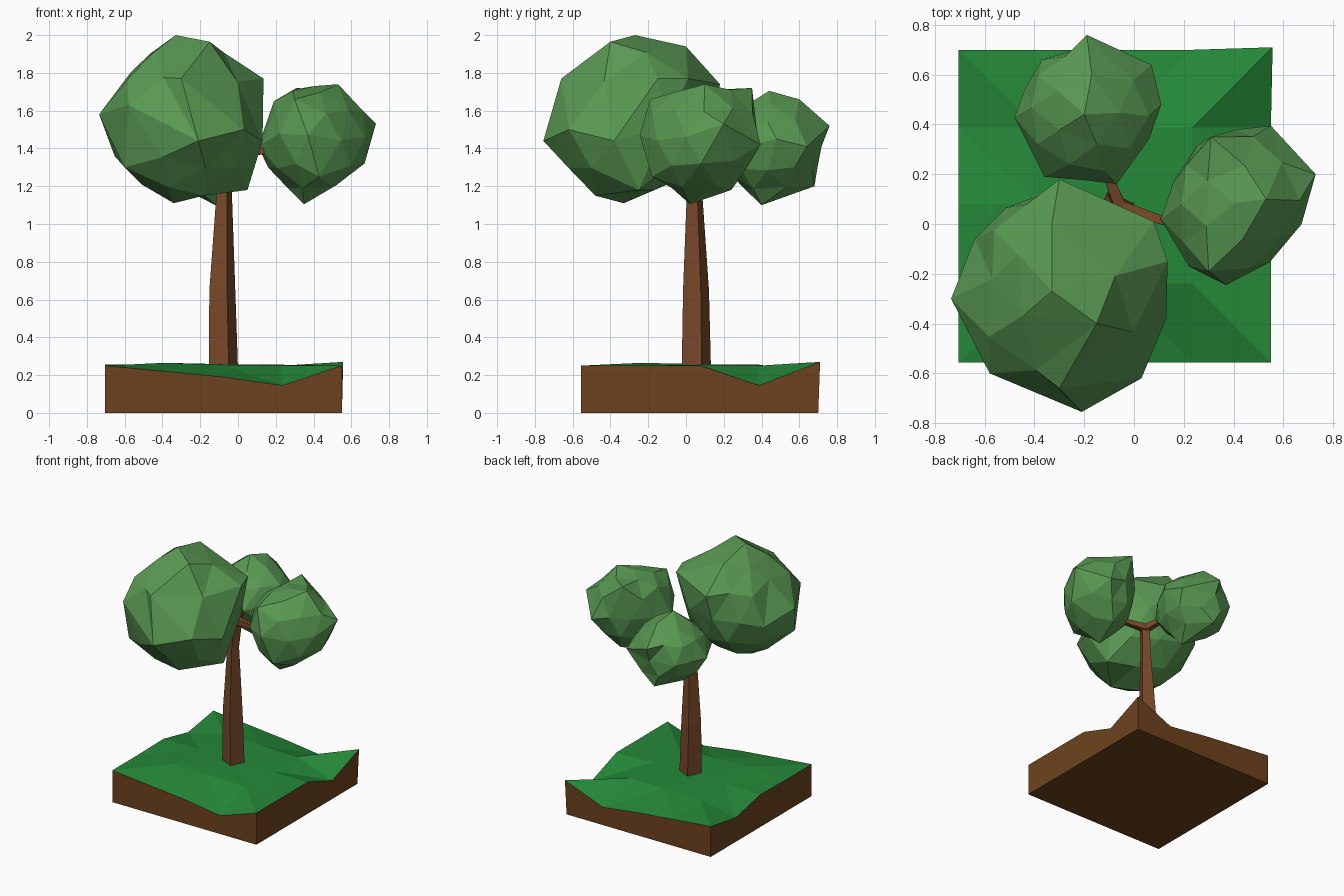
import bpy, bmesh, math, random
from mathutils import Vector

if "Cube" in bpy.data.objects:
    bpy.data.objects.remove(bpy.data.objects["Cube"])


def material(name, rgb):
    m = bpy.data.materials.new(name)
    m.diffuse_color = (*rgb, 1)
    m.use_nodes = True
    m.node_tree.nodes["Principled BSDF"].inputs["Base Color"].default_value = m.diffuse_color
    return m


GRASS = material("grass", (0.018, 0.25, 0.04))
SOIL = material("soil", (0.155, 0.055, 0.013))
BARK = material("bark", (0.19, 0.066, 0.023))
LEAF = material("leaf", (0.10, 0.32, 0.085))


def finish(name, bm, *mats):
    bmesh.ops.recalc_face_normals(bm, faces=bm.faces)
    me = bpy.data.meshes.new(name)
    bm.to_mesh(me)
    bm.free()
    for m in mats:
        me.materials.append(m)
    ob = bpy.data.objects.new(name, me)
    bpy.context.collection.objects.link(ob)
    return ob


# Ground block: uneven triangulated turf over straight soil sides
def ground():
    xs = [-0.705, -0.39, -0.08, 0.235, 0.55]
    ys = [-0.557, -0.24, 0.08, 0.387, 0.70]
    heights = [[.25, .22, .19, .145, .25],
               [.25, .265, .255, .25, .25],
               [.255, .255, .258, .255, .25],
               [.19, .25, .255, .25, .145],
               [.24, .21, .18, .14, .25]]
    bm = bmesh.new()
    top = [[bm.verts.new((x, y, heights[j][i])) for i, x in enumerate(xs)]
           for j, y in enumerate(ys)]
    top[4][4].co = (0.557, 0.71, 0.27)
    for j in range(4):
        for i in range(4):
            a, b = top[j][i], top[j][i + 1]
            d, c = top[j + 1][i], top[j + 1][i + 1]
            if (i < 2) == (j < 2):      # diagonals point to the corners
                tris = ((a, b, c), (a, c, d))
            else:
                tris = ((a, b, d), (b, c, d))
            for t in tris:
                bm.faces.new(t)
    rim = (top[0][:] + [top[j][4] for j in range(1, 5)]
           + top[4][3::-1] + [top[j][0] for j in (3, 2, 1)])
    low = [bm.verts.new((min(v.co.x, 0.55), min(v.co.y, 0.70), 0)) for v in rim]
    n = len(rim)
    sides = [bm.faces.new((rim[k], low[k], low[(k + 1) % n], rim[(k + 1) % n]))
             for k in range(n)]
    for f in sides + [bm.faces.new(low)]:
        f.material_index = 1
    finish("ground", bm, GRASS, SOIL)


# Four-sided tapering limb through (point, radius) stations
def limb(name, stations, turn=0):
    bm = bmesh.new()
    axis = Vector(stations[-1][0]) - Vector(stations[0][0])
    up = abs(axis.normalized().z) > 0.9
    q = Vector((0, 0, 1)).to_track_quat('Z', 'Y') if up else axis.to_track_quat('Z', 'Y')
    rings = []
    for p, r in stations:
        ring = []
        for k in range(4):
            a = math.radians(turn + 90 * k)
            ring.append(bm.verts.new(Vector(p) + q @ Vector((r * math.cos(a), r * math.sin(a), 0))))
        rings.append(ring)
    for a, b in zip(rings, rings[1:]):
        for k in range(4):
            bm.faces.new((a[k], a[(k + 1) % 4], b[(k + 1) % 4], b[k]))
    bm.faces.new(rings[0])
    bm.faces.new(rings[-1])
    finish(name, bm, BARK)


# Faceted leaf ball fitted to its bounds, with key corners pulled into place
def leaf_ball(name, lo, hi, corners, seed):
    rng = random.Random(seed)
    mid = (Vector(lo) + Vector(hi)) / 2
    half = (Vector(hi) - Vector(lo)) / 2
    bm = bmesh.new()
    bmesh.ops.create_icosphere(bm, subdivisions=2, radius=1)
    for v in bm.verts:
        v.co *= rng.uniform(0.99, 1.04)
        v.co += Vector([rng.uniform(-0.04, 0.04) for _ in range(3)])
        v.co = mid + v.co * half
        for ax in range(3):
            v.co[ax] = min(max(v.co[ax], lo[ax]), hi[ax])

    def away(p):
        d = Vector(p) - mid
        return Vector([d[k] / half[k] for k in range(3)]).normalized()

    # closest corner and vertex pairs are matched first, by direction
    pairs = sorted(((away(c) - away(v.co)).length, ci, v.index)
                   for ci, c in enumerate(corners) for v in bm.verts)
    bm.verts.ensure_lookup_table()
    done, used = set(), set()
    for d, ci, vi in pairs:
        if ci not in done and vi not in used and d < 0.7:
            bm.verts[vi].co = corners[ci]
            done.add(ci)
            used.add(vi)
    # let the untouched vertices settle evenly, keeping their distance out
    for _ in range(3):
        for v in bm.verts:
            if v.index not in used:
                ring = [e.other_vert(v).co for e in v.link_edges]
                avg = sum(ring, Vector()) / len(ring) - mid
                r = 0.5 * (v.co - mid).length + 0.56 * avg.length
                v.co = mid + ((v.co - mid).normalized() + avg.normalized()).normalized() * r
                for ax in range(3):
                    v.co[ax] = min(max(v.co[ax], lo[ax]), hi[ax])
    finish(name, bm, LEAF)


ground()

# Trunk and the branches reaching into the leaf balls
limb("trunk", [((-.077, .055, .20), .083), ((-.083, .053, .65), .073),
               ((-.073, .045, 1.17), .043), ((-.055, .06, 1.37), .042)], 20)
fork = (-.055, .07, 1.36)
for name, tip in (("right_branch", (.22, -.02, 1.40)),
                  ("back_branch", (-.14, .28, 1.42)),
                  ("front_branch", (-.18, -.12, 1.44))):
    limb(name, [(fork, .034), (tip, .018)], 45)

# Leaf balls
leaf_ball("large_foliage", (-.72, -.74, 1.12), (.13, .16, 1.99),
          [(-.33, -.27, 2.0), (-.735, -.30, 1.58), (-.21, -.755, 1.44),
           (-.30, .18, 1.74), (.135, -.15, 1.77), (.13, -.38, 1.44),
           (-.58, -.60, 1.63), (.03, -.62, 1.5), (-.34, -.33, 1.11),
           (-.30, -.66, 1.77), (-.57, -.22, 1.80), (-.64, -.06, 1.50),
           (.08, .01, 1.77), (.05, -.25, 1.18), (-.60, -.50, 1.30),
           (-.33, 0, 1.94), (-.15, -.40, 1.965), (-.18, -.48, 1.15)], 3)
leaf_ball("right_foliage", (.11, -.235, 1.12), (.72, .39, 1.73),
          [(.73, .20, 1.53), (.37, -.245, 1.47), (.107, .02, 1.41),
           (.55, .395, 1.42), (.35, .02, 1.105), (.53, .10, 1.74),
           (.31, .35, 1.72), (.30, -.19, 1.66), (.67, .08, 1.32),
           (.40, .24, 1.18), (.43, -.18, 1.25), (.19, .08, 1.65),
           (.22, -.17, 1.48)], 8)
leaf_ball("back_foliage", (-.475, .165, 1.12), (.11, .75, 1.69),
          [(-.19, .76, 1.52), (-.48, .43, 1.40), (.11, .48, 1.45),
           (-.12, .40, 1.10), (-.20, .44, 1.705), (-.20, .68, 1.20),
           (-.36, .19, 1.40), (-.07, .16, 1.40), (-.37, .66, 1.40),
           (-.17, .60, 1.66), (.07, .64, 1.41)], 12)
